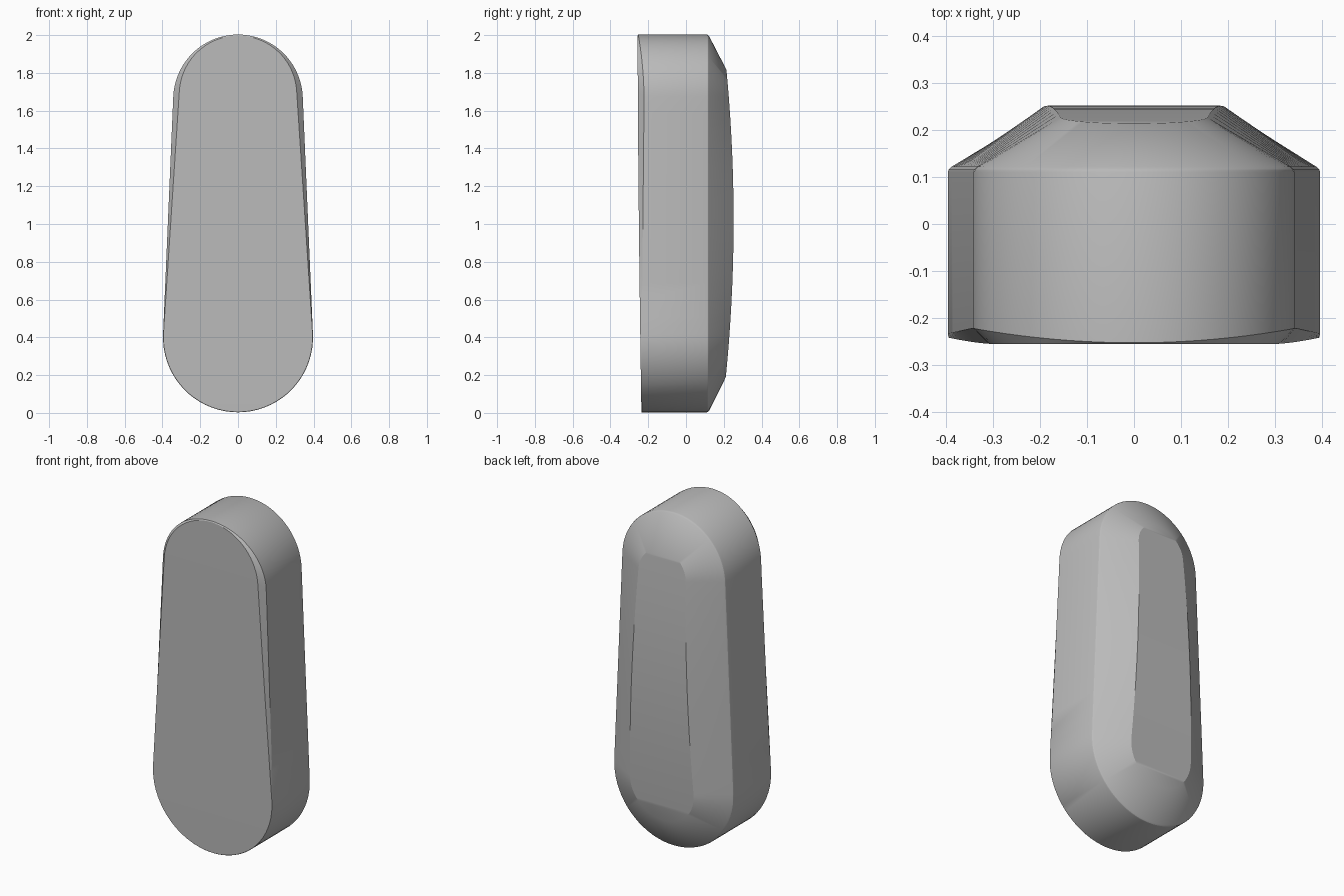
import bpy
import bmesh
from math import sin, cos, pi, asin, radians

cube = bpy.data.objects.get("Cube")
if cube:
    bpy.data.objects.remove(cube)

grey = bpy.data.materials.new("plain grey")
grey.use_nodes = True
grey.diffuse_color = (0.5, 0.5, 0.5, 1)
grey.node_tree.nodes["Principled BSDF"].inputs["Base Color"].default_value = (0.5, 0.5, 0.5, 1)

ARC, SIDE = 18, 14
LOW_Z, HIGH_Z = 0.4, 1.66


def outline(r_low, r_high, z_low, z_high):
    """Right half of a tapered capsule, from bottom to top, as (x, z)."""
    tilt = asin((r_low - r_high) / (z_high - z_low))
    def arc(r, z, a):
        return (r * cos(a), z + r * sin(a))
    low = [arc(r_low, z_low, -pi / 2 + (tilt + pi / 2) * i / ARC) for i in range(ARC + 1)]
    high = [arc(r_high, z_high, tilt + (pi / 2 - tilt) * i / ARC) for i in range(ARC + 1)]
    (x0, z0), (x1, z1) = low[-1], high[0]
    side = [(x0 + (x1 - x0) * i / SIDE, z0 + (z1 - z0) * i / SIDE) for i in range(1, SIDE)]
    return low + side + high


def rim_depth(x, z):
    """Front rim dips back along the sides and rises at the top."""
    if z <= LOW_Z:
        return -0.234
    if z <= HIGH_Z:
        return -0.234 + 0.012 * (z - LOW_Z) / (HIGH_Z - LOW_Z)
    return -0.253 + 0.031 * min(1, (x / 0.345) ** 2)


def front_depth(x, z):
    t = (2 - z) / 2
    return -0.256 + 0.02 * t ** 1.6


def back_depth(x, z):
    return 0.252 - 0.06 * (z - 1.02) ** 2


def inset(d):
    return outline(0.397 - d, 0.343 - d, LOW_Z, HIGH_Z)


# Sections from the front plate to the domed back
sections = [
    (outline(0.395, 0.311, LOW_Z, 1.686), front_depth),
    (inset(0), rim_depth),
    (inset(0), lambda x, z: 0.110),
    (inset(0.002), lambda x, z: 0.116),
    (inset(0.008), lambda x, z: 0.122),
    (inset(0.186), back_depth),
]

bm = bmesh.new()
rings = []
for half, depth in sections:
    full = half + [(-x, z) for x, z in half[-2:0:-1]]
    rings.append([bm.verts.new((x, depth(abs(x), z), z)) for x, z in full])

# Walls between neighbouring sections
n = len(rings[0])
for a, b in zip(rings, rings[1:]):
    for i in range(n):
        j = (i + 1) % n
        bm.faces.new((a[i], a[j], b[j], b[i]))

# Front and back plates, closed with strips across the width
for ring in (rings[0], rings[-1]):
    for i in range(n // 2):
        strip = [ring[i], ring[i + 1], ring[(n - i - 1) % n], ring[(n - i) % n]]
        bm.faces.new(list(dict.fromkeys(strip)))

bmesh.ops.recalc_face_normals(bm, faces=bm.faces)
mesh = bpy.data.meshes.new("tapered_body")
bm.to_mesh(mesh)
bm.free()
mesh.materials.append(grey)

body = bpy.data.objects.new("tapered_body", mesh)
bpy.context.collection.objects.link(body)
bpy.context.view_layer.objects.active = body
body.select_set(True)
bpy.ops.object.shade_smooth_by_angle(angle=radians(25))
